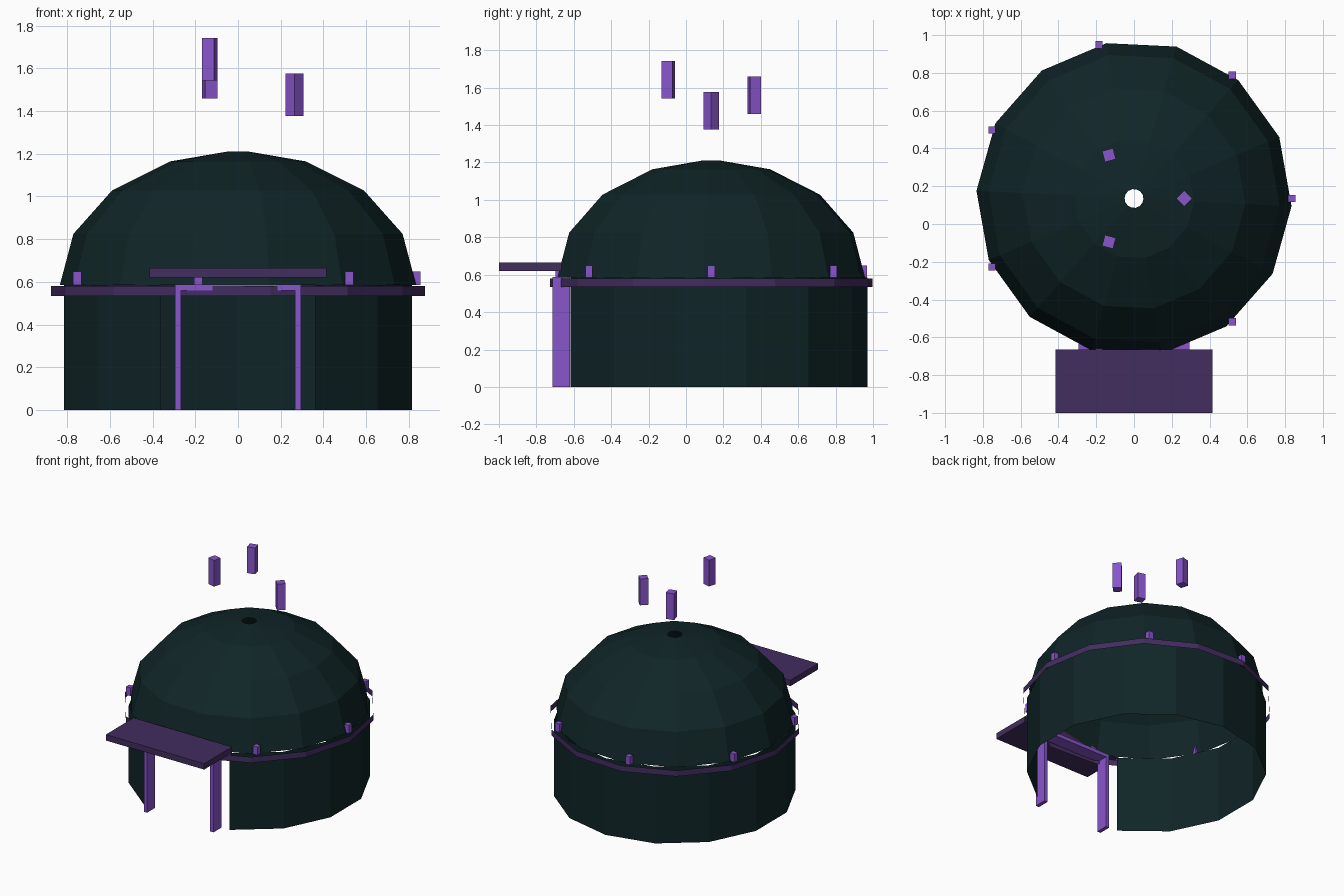
import bpy, bmesh
from math import sin, cos, pi, radians
from mathutils import Matrix, Vector

cube = bpy.data.objects.get("Cube")
if cube:
    bpy.data.objects.remove(cube, do_unlink=True)

CY = 0.135           # centre line of the round hut
R = 0.835            # wall radius
EAVE = 0.585         # height where the dome starts
SIDES = 14
TWIST = 0.4          # turn of the dome and band against the wall


def material(name, rgb):
    m = bpy.data.materials.new(name)
    m.use_nodes = True
    m.diffuse_color = (*rgb, 1)
    m.node_tree.nodes["Principled BSDF"].inputs["Base Color"].default_value = (*rgb, 1)
    return m


teal = material("dark teal", (0.005, 0.018, 0.02))
plum = material("dark plum", (0.054, 0.026, 0.114))
violet = material("bright violet", (0.246, 0.09, 0.604))


def finish(name, bm, mat):
    bmesh.ops.recalc_face_normals(bm, faces=bm.faces)
    mesh = bpy.data.meshes.new(name)
    bm.to_mesh(mesh)
    bm.free()
    mesh.materials.append(mat)
    obj = bpy.data.objects.new(name, mesh)
    bpy.context.collection.objects.link(obj)
    return obj


def shell(name, profile, start, count, mat):
    """Open sheet swept around the hut's axis over count facets."""
    bm = bmesh.new()
    columns = []
    for i in range(count + 1):
        a = start + i * 2 * pi / SIDES
        columns.append([bm.verts.new((r * cos(a), CY + r * sin(a), z)) for r, z in profile])
    for a, b in zip(columns, columns[1:]):
        for j in range(len(profile) - 1):
            bm.faces.new((a[j], b[j], b[j + 1], a[j + 1]))
    bmesh.ops.remove_doubles(bm, verts=bm.verts, dist=0.0005)
    # sheets face outwards
    obj = finish(name, bm, mat)
    face = obj.data.polygons[0]
    if face.normal.dot(face.center - Vector((0, CY, 0))) < 0:
        obj.data.flip_normals()
    return obj


def box(name, low, high, mat, turn=0):
    low, high = Vector(low), Vector(high)
    bm = bmesh.new()
    place = (Matrix.Translation((low + high) / 2) @ Matrix.Rotation(turn, 4, 'Z')
             @ Matrix.Diagonal((*(high - low), 1)))
    bmesh.ops.create_cube(bm, size=1, matrix=place)
    return finish(name, bm, mat)


def pillar(name, x, y, z, width, height, mat, turn=0):
    h = width / 2
    return box(name, (x - h, y - h, z), (x + h, y + h, z + height), mat, turn)


# Wall with two facets left open at the front for the doorway
step = 2 * pi / SIDES
shell("wall", [(R, 0), (R, EAVE)], -pi / 2 + step, SIDES - 2, teal)

# Dome with a small smoke hole at the top
dome = [(R * sin(t), EAVE + 0.75 * R * cos(t)) for t in (radians(90 - 22.5 * i) for i in range(4))]
shell("dome", dome + [(0.05, 1.21)], TWIST, SIDES, teal)

# Thin band around the eave
shell("eave_band", [(R * 1.05, 0.535), (R * 1.05, 0.58)], TWIST, SIDES, plum)

# Door frame and awning
for side, s in (("left", 1), ("right", -1)):
    box(f"door_post_{side}", (s * 0.28 - 0.014, -0.715, 0), (s * 0.28 + 0.014, -0.62, 0.56), violet)
box("door_lintel", (-0.294, -0.715, 0.56), (0.294, -0.62, 0.588), violet)
box("awning", (-0.415, -1, 0.62), (0.415, -0.665, 0.665), plum)

# Studs standing on the eave
for i in range(7):
    a = i * 2 * pi / 7
    pillar(f"eave_stud_{i + 1}", R * cos(a), CY + R * sin(a), 0.585, 0.038, 0.063, violet)

# Floating shards above the dome
for i, z in enumerate((1.376, 1.459, 1.542)):
    a = i * 2 * pi / 3
    pillar(f"floating_shard_{i + 1}", 0.265 * cos(a), CY + 0.265 * sin(a), z, 0.06, 0.2,
           violet, pi / 4 - a)
